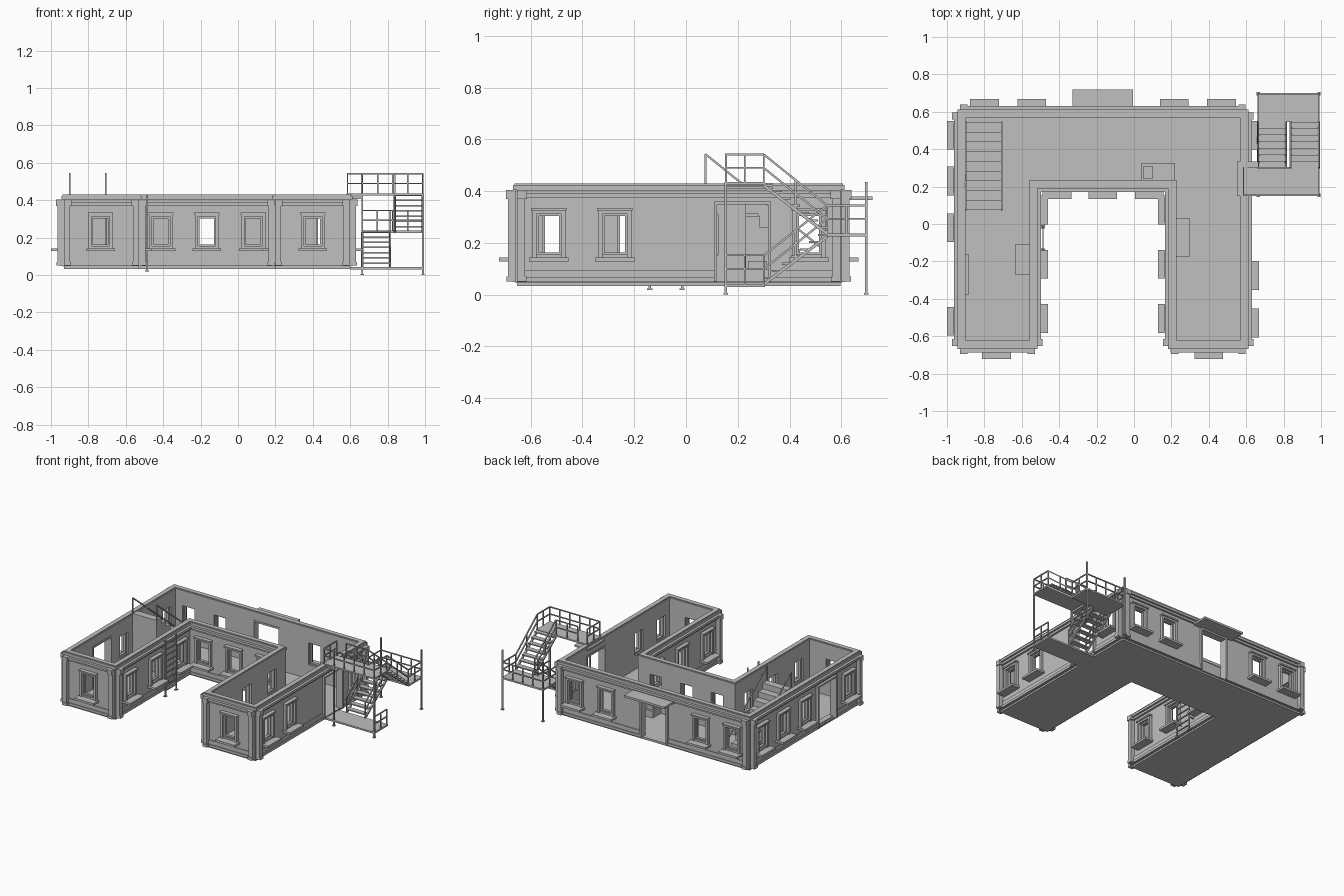
import bpy, bmesh
from mathutils import Matrix, Vector
from math import radians

if "Cube" in bpy.data.objects:
    bpy.data.objects.remove(bpy.data.objects["Cube"])

grey = bpy.data.materials.new("plain grey")
grey.use_nodes = True
COLOUR = (0.53, 0.53, 0.53, 1)
grey.diffuse_color = COLOUR
grey.node_tree.nodes["Principled BSDF"].inputs["Base Color"].default_value = COLOUR


def finish(bm, name):
    bmesh.ops.recalc_face_normals(bm, faces=bm.faces)
    mesh = bpy.data.meshes.new(name)
    bm.to_mesh(mesh)
    bm.free()
    mesh.materials.append(grey)
    ob = bpy.data.objects.new(name, mesh)
    bpy.context.collection.objects.link(ob)
    return ob


def part(name, boxes=(), bars=(), place=Matrix()):
    """Boxes are (x0, x1, y0, y1, z0, z1); bars are (start, end, thickness)."""
    bm = bmesh.new()
    for x0, x1, y0, y1, z0, z1 in boxes:
        m = Matrix.Translation(((x0 + x1) / 2, (y0 + y1) / 2, (z0 + z1) / 2))
        size = Matrix.Diagonal((abs(x1 - x0), abs(y1 - y0), abs(z1 - z0), 1))
        bmesh.ops.create_cube(bm, size=1, matrix=place @ m @ size)
    for a, b, t in bars:
        a, b = Vector(a), Vector(b)
        d = b - a
        turn = d.to_track_quat('Z', 'Y').to_matrix().to_4x4()
        m = Matrix.Translation((a + b) / 2) @ turn @ Matrix.Diagonal((t, t, d.length, 1))
        bmesh.ops.create_cube(bm, size=1, matrix=place @ m)
    return finish(bm, name)


def site(x, y, deg):
    """Frame on a wall: local -y points out of the building."""
    return Matrix.Translation((x, y, 0)) @ Matrix.Rotation(radians(deg), 4, 'Z')


# U-shaped plan
X0, X1, Y0, Y1 = -0.93, 0.597, -0.653, 0.597
C0, C1, CY = -0.53, 0.198, 0.205


def plan(d):
    return [(X0 - d, Y0 - d), (C0 + d, Y0 - d), (C0 + d, CY - d), (C1 - d, CY - d),
            (C1 - d, Y0 - d), (X1 + d, Y0 - d), (X1 + d, Y1 + d), (X0 - d, Y1 + d)]


def ring(name, out, inn, z0, z1):
    bm = bmesh.new()
    loops = [[bm.verts.new((x, y, z)) for x, y in plan(d)]
             for d, z in ((out, z0), (out, z1), (inn, z1), (inn, z0))]
    for k in range(4):
        a, b = loops[k], loops[(k + 1) % 4]
        for i in range(8):
            j = (i + 1) % 8
            bm.faces.new((a[i], a[j], b[j], b[i]))
    return finish(bm, name)


# Floor slab
bm = bmesh.new()
face = bm.faces.new([bm.verts.new((x, y, 0.033)) for x, y in plan(0)])
top = bmesh.ops.extrude_face_region(bm, geom=[face])["geom"]
bmesh.ops.translate(bm, vec=(0, 0, 0.017), verts=[v for v in top if isinstance(v, bmesh.types.BMVert)])
finish(bm, "floor_slab")

# Windows and doors by position and facing
windows = [(-0.735, Y0, 0), (0.40, Y0, 0)]
windows += [(X1, y, 90) for y in (-0.53, -0.275, 0.475)]
windows += [(x, Y1, 180) for x in (-0.80, -0.547, 0.215, 0.468)]
windows += [(X0, y, -90) for y in (-0.52, -0.02, 0.23, 0.475)]
windows += [(x, CY, 0) for x in (-0.412, -0.167, 0.082)]
windows += [(x, y, deg) for x, deg in ((C0, 90), (C1, -90)) for y in (-0.505, -0.215, 0.075)]
doors = [(-0.17, Y1, 180), (X0, -0.27, -90), (X1, 0.218, 90)]

# Walls with openings cut through
walls = ring("walls", 0.006, -0.026, 0.045, 0.41)
bm = bmesh.new()
for spots, half, z0, z1 in ((windows, 0.048, 0.153, 0.312), (doors, 0.10, 0.052, 0.35)):
    for spot in spots:
        m = Matrix.Translation((0, 0, (z0 + z1) / 2)) @ Matrix.Diagonal((2 * half, 0.12, z1 - z0, 1))
        bmesh.ops.create_cube(bm, size=1, matrix=site(*spot) @ m)
cutter = finish(bm, "opening_cutter")
cutter.hide_render = True
cut = walls.modifiers.new("openings", 'BOOLEAN')
cut.operation, cut.solver, cut.object = 'DIFFERENCE', 'EXACT', cutter
bpy.context.view_layer.objects.active = walls
bpy.ops.object.modifier_apply(modifier=cut.name)
bpy.data.objects.remove(cutter)

# Stepped parapet rim
ring("parapet_rim", 0.015, -0.03, 0.405, 0.424)
ring("parapet_cap", 0.009, -0.024, 0.424, 0.43)

# Cornice band on each wall
sides = [(-0.73, Y0, 0.40, 0), (0.395, Y0, 0.40, 0), (X1, -0.028, 1.25, 90),
         (-0.1675, Y1, 1.525, 180), (X0, -0.028, 1.25, -90), (C0, -0.224, 0.858, 90),
         (C1, -0.224, 0.858, -90), (-0.1675, CY, 0.725, 0)]
for x, y, length, deg in sides:
    h = length / 2
    part("cornice", [(-h, h, -0.033, 0, 0.388, 0.405), (-h, h, -0.02, 0, 0.373, 0.388)],
         place=site(x, y, deg))

# Plinth strips stop at the doors
for x, y, length, deg in sides:
    m = site(x, y, deg)
    cuts = [-length / 2]
    for dx, dy, ddeg in doors:
        u, v, _ = m.inverted() @ Vector((dx, dy, 0))
        if ddeg == deg and abs(v) < 0.01:
            cuts += [u - 0.1, u + 0.1]
    cuts.append(length / 2)
    part("plinth", [b for a, c in zip(cuts[::2], cuts[1::2]) for b in
                    ((a, c, -0.018, 0, 0.048, 0.066), (a, c, -0.012, 0, 0.066, 0.095))], place=m)

# Paired pilasters at the outer corners
for cx, cy, sx, sy in ((X0, Y0, 1, 1), (C0, Y0, -1, 1), (C1, Y0, 1, 1),
                       (X1, Y0, -1, 1), (X0, Y1, 1, -1), (X1, Y1, -1, -1)):
    boxes = []
    for grow, z0, z1 in ((0, 0.05, 0.375), (0.005, 0.05, 0.07), (0.007, 0.37, 0.405)):
        out, wide = 0.035 + grow, 0.032 + grow
        boxes.append((cx, cx + sx * wide, cy - sy * out, cy + sy * 0.01, z0, z1))
        boxes.append((cx - sx * out, cx + sx * 0.01, cy, cy + sy * wide, z0, z1))
    part("corner_pilasters", boxes)

# Window surrounds, sashes and sills
for spot in windows:
    part("window_surround", [
        (-0.064, -0.048, -0.026, 0, 0.143, 0.325), (0.048, 0.064, -0.026, 0, 0.143, 0.325),
        (-0.048, 0.048, -0.026, 0, 0.312, 0.325), (-0.068, 0.068, -0.034, 0, 0.325, 0.335),
        (-0.048, 0.048, -0.02, 0.02, 0.143, 0.155)], place=site(*spot))
    part("window_sash", [
        (-0.048, -0.039, -0.008, 0.012, 0.155, 0.312), (0.039, 0.048, -0.008, 0.012, 0.155, 0.312),
        (-0.039, 0.039, -0.008, 0.012, 0.303, 0.312), (-0.039, 0.039, -0.008, 0.012, 0.155, 0.163)],
        place=site(*spot))
    part("window_sill", [(-0.077, 0.077, -0.07, 0, 0.128, 0.143)], place=site(*spot))

# Door frames and canopies
for spot in doors:
    part("door_frame", [(s * 0.098, s * 0.11, -0.024, 0.03, 0.05, 0.36) for s in (-1, 1)]
         + [(-0.11, 0.11, -0.024, 0.03, 0.348, 0.36)], place=site(*spot))
part("back_canopy", [(-0.33, -0.005, 0.59, 0.72, 0.365, 0.38)])
part("side_canopy", [(0.55, 0.665, 0.15, 0.335, 0.408, 0.42)])

# Interior fittings on the floor
part("floor_cabinet", [(0.04, 0.22, 0.23, 0.325, 0.05, 0.10), (0.05, 0.10, 0.24, 0.31, 0.10, 0.13)])
part("low_benches", [(-0.635, -0.56, -0.27, -0.11, 0.05, 0.09),
                     (0.225, 0.30, -0.175, 0.03, 0.05, 0.09),
                     (-0.925, -0.885, -0.38, -0.16, 0.05, 0.06)])


def flight(name, x0, x1, y0, z0, y1, z1, steps, solid, rails, posts):
    """Straight stair from (y0, z0) up to (y1, z1) with stringers and railings."""
    dy, dz = (y1 - y0) / steps, (z1 - z0) / steps
    boxes = []
    for i in range(steps):
        tread = z0 + (i + 1) * dz
        boxes.append((x0, x1, y0 + i * dy, y0 + (i + 1) * dy, z0 if solid else tread - 0.008, tread))
    part(name + "_steps", boxes)
    bars = []
    for x in (x0, x1):
        if not solid:
            bars.append(((x, y0, z0), (x, y1, z1 - 0.01), 0.012))
        for h in rails:
            bars.append(((x, y0, z0 + h), (x, y1, z1 + h), 0.008))
        for i in range(posts):
            t = i / (posts - 1)
            y, z = y0 + t * (y1 - y0), z0 + t * (z1 - z0)
            bars.append(((x, y, z), (x, y, z + rails[0]), 0.007))
    part(name + "_railings", bars=bars)


flight("inner_stair", -0.90, -0.707, 0.545, 0.05, 0.075, 0.43, 9, True, (0.113,), 2)
flight("lower_flight", 0.664, 0.813, 0.30, 0.04, 0.545, 0.235, 7, False, (0.11, 0.058), 3)
flight("upper_flight", 0.838, 0.988, 0.545, 0.235, 0.30, 0.432, 7, False, (0.11, 0.058), 3)

# Outside stair platforms
part("stair_platforms", [(0.60, 0.993, 0.15, 0.305, 0.03, 0.042),
                         (0.66, 0.993, 0.545, 0.70, 0.225, 0.237),
                         (0.58, 0.993, 0.15, 0.305, 0.425, 0.435)])


def railing(name, points, z, gap=0.085):
    bars = []
    for a, b in zip(points, points[1:]):
        a, b = Vector((*a, z)), Vector((*b, z))
        for h in (0.058, 0.11):
            up = Vector((0, 0, h))
            bars.append((a + up, b + up, 0.007))
        n = max(1, round((b - a).length / gap))
        for i in range(n + 1):
            p = a.lerp(b, i / n)
            bars.append((p, p + Vector((0, 0, 0.11)), 0.007))
    part(name, bars=bars)


railing("upper_railing", [(0.585, 0.30), (0.585, 0.154), (0.989, 0.154), (0.989, 0.30)], 0.432)
railing("upper_inner_railing", [(0.66, 0.30), (0.833, 0.30)], 0.432)
railing("landing_railing", [(0.664, 0.545), (0.664, 0.696), (0.989, 0.696), (0.989, 0.545)], 0.235)
railing("bottom_railing", [(0.989, 0.154), (0.989, 0.30)], 0.042)

# Support posts with foot plates
for x in (0.664, 0.989):
    for y in (0.154, 0.696):
        part("support_post", [(x - 0.009, x + 0.009, y - 0.009, y + 0.009, 0, 0.006)],
             [((x, y, 0), (x, y, 0.435), 0.01)])

# Courtyard ladder
ladder = [((-0.487, y, 0.02), (-0.487, y, 0.428), 0.009) for y in (-0.14, -0.015)]
ladder += [((-0.487, -0.14, 0.06 + 0.042 * i), (-0.487, -0.015, 0.06 + 0.042 * i), 0.007) for i in range(9)]
ladder += [((-0.53, y, z), (-0.487, y, z), 0.007) for y in (-0.14, -0.015) for z in (0.12, 0.37)]
part("courtyard_ladder", [(-0.497, -0.477, y - 0.01, y + 0.01, 0.018, 0.024) for y in (-0.14, -0.015)], ladder)
